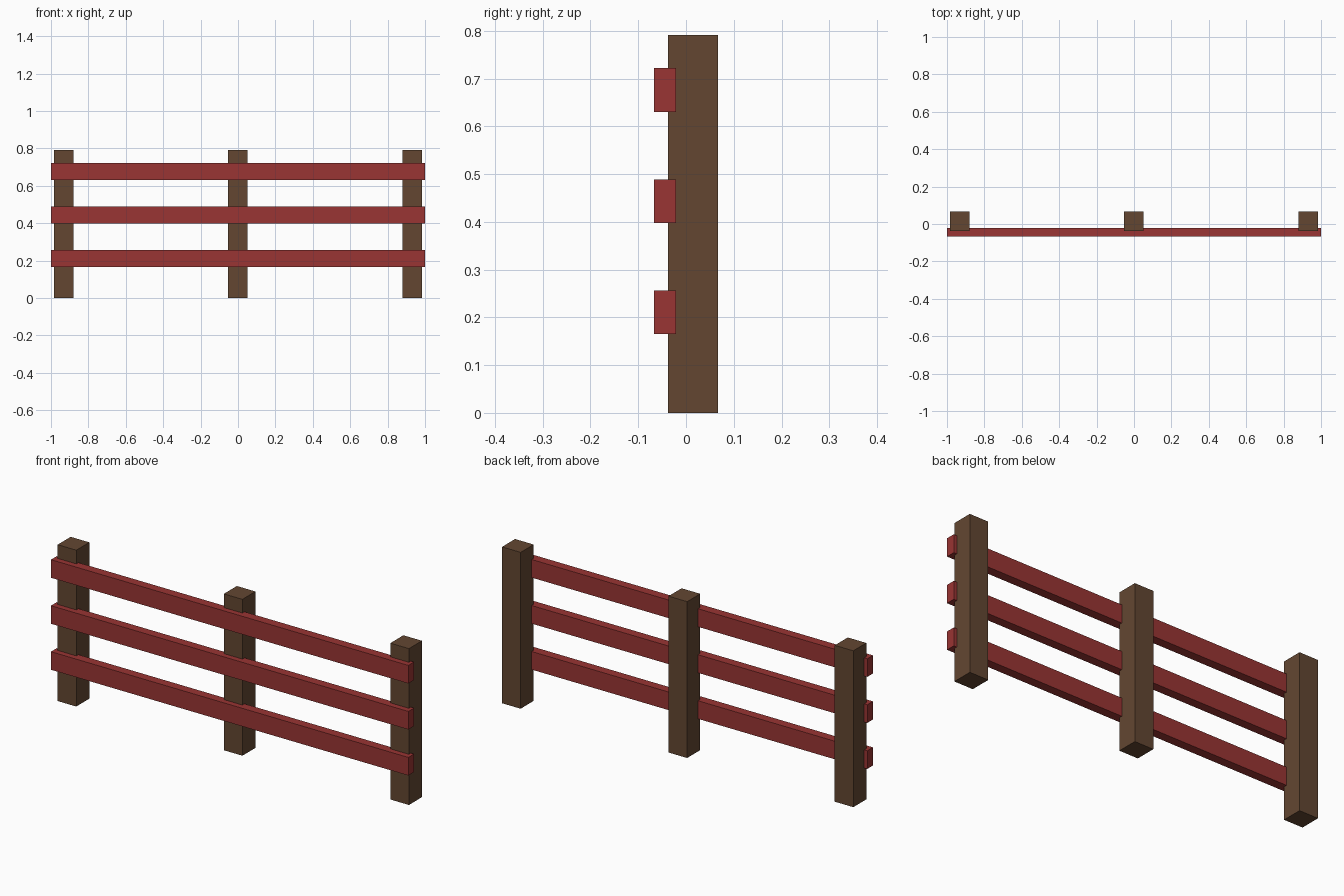
import bpy

if "Cube" in bpy.data.objects:
    bpy.data.objects.remove(bpy.data.objects["Cube"])


def material(name, color):
    mat = bpy.data.materials.new(name)
    mat.diffuse_color = color
    mat.use_nodes = True
    mat.node_tree.nodes["Principled BSDF"].inputs["Base Color"].default_value = mat.diffuse_color
    return mat


def box(name, center, size, mat):
    bpy.ops.mesh.primitive_cube_add(size=1, location=center)
    obj = bpy.context.object
    obj.name = name
    obj.scale = size
    bpy.ops.object.transform_apply(location=False, rotation=False, scale=True)
    obj.data.materials.append(mat)
    return obj


brown = material("post_wood", (0.125, 0.062, 0.031, 1))
red = material("rail_paint", (0.32, 0.035, 0.033, 1))

# Square upright posts
POST_W, POST_H = 0.104, 0.791
for side, x in (("left", -0.931), ("middle", -0.001), ("right", 0.931)):
    box(f"{side}_post", (x, 0.0145, POST_H / 2), (POST_W, POST_W, POST_H), brown)

# Horizontal rails, sunk slightly into the front of the posts
for level, z in (("lower", 0.2105), ("middle", 0.4432), ("upper", 0.676)):
    box(f"{level}_rail", (0, -0.0437, z), (2.0, 0.0457, 0.0915), red)
